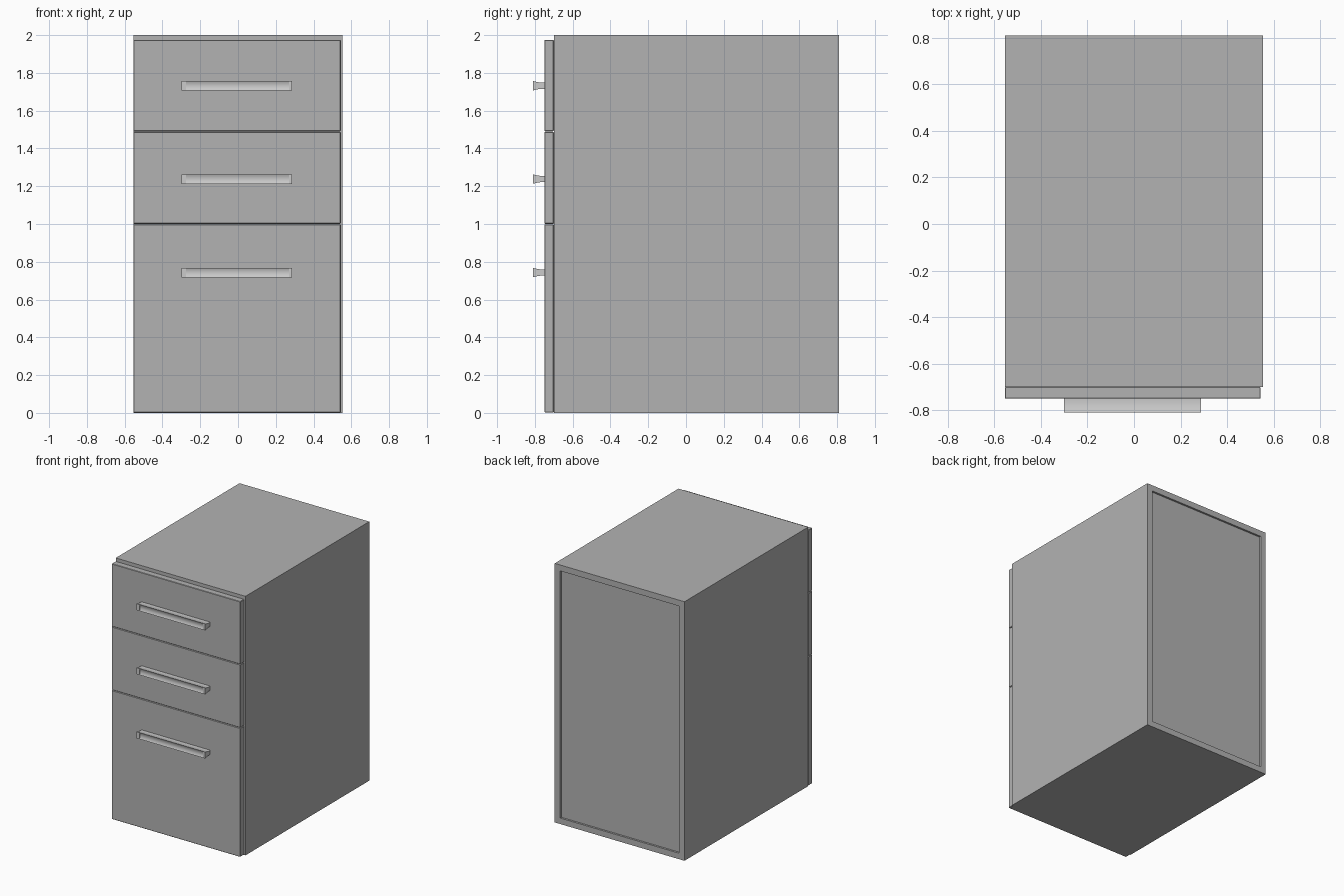
import bpy
import bmesh

if "Cube" in bpy.data.objects:
    bpy.data.objects.remove(bpy.data.objects["Cube"])

dark = bpy.data.materials.new("dark_grey")
dark.diffuse_color = (0.45, 0.45, 0.45, 1)
dark.use_nodes = True
dark.node_tree.nodes["Principled BSDF"].inputs["Base Color"].default_value = dark.diffuse_color


def make_object(name, bm, material=None):
    bmesh.ops.recalc_face_normals(bm, faces=bm.faces)
    mesh = bpy.data.meshes.new(name)
    bm.to_mesh(mesh)
    bm.free()
    obj = bpy.data.objects.new(name, mesh)
    bpy.context.collection.objects.link(obj)
    if material:
        mesh.materials.append(material)
    return obj


def box_bmesh(lo, hi):
    bm = bmesh.new()
    bmesh.ops.create_cube(bm, size=1)
    for v in bm.verts:
        v.co = [(a + b) / 2 + c * (b - a) for a, b, c in zip(lo, hi, v.co)]
    return bm


def extrude_along_x(name, profile, x0, x1):
    bm = bmesh.new()
    face = bm.faces.new([bm.verts.new((x0, y, z)) for y, z in profile])
    geom = bmesh.ops.extrude_face_region(bm, geom=[face], use_keep_orig=True)["geom"]
    verts = [g for g in geom if isinstance(g, bmesh.types.BMVert)]
    bmesh.ops.translate(bm, verts=verts, vec=(x1 - x0, 0, 0))
    obj = make_object(name, bm)
    bpy.ops.object.select_all(action="DESELECT")
    obj.select_set(True)
    bpy.context.view_layer.objects.active = obj
    bpy.ops.object.shade_smooth_by_angle()
    return obj


# Cabinet body with a recessed back panel
bm = box_bmesh((-0.554, -0.70, 0), (0.554, 0.81, 2))
bm.normal_update()
back = max(bm.faces, key=lambda f: f.calc_center_median().y)
bmesh.ops.inset_region(bm, faces=[back], thickness=0.065)
bm.normal_update()
bmesh.ops.inset_region(bm, faces=[back], thickness=0.0)
bmesh.ops.translate(bm, verts=back.verts, vec=(0, -0.015, 0))
make_object("cabinet_body", bm, dark)

# Drawer fronts: bottom, top and handle height of each
drawers = {
    "bottom": (0.003, 0.998, 0.743),
    "middle": (1.001, 1.488, 1.238),
    "top": (1.491, 1.975, 1.732),
}
# Upper half of the flared handle section: depth, half height
flare = [(-0.748, 0.017), (-0.765, 0.016), (-0.78, 0.018),
         (-0.795, 0.021), (-0.81, 0.025)]
# Shallow finger groove along the front of the bar
groove = [(-0.806, 0.015), (-0.804, 0.005), (-0.804, -0.005), (-0.806, -0.015)]

for name, (z0, z1, zh) in drawers.items():
    front = make_object(name + "_drawer_front",
                        box_bmesh((-0.554, -0.75, z0), (0.544, -0.70, z1)), dark)
    bevel = front.modifiers.new("soft_edges", "BEVEL")
    bevel.width = 0.003
    bevel.segments = 1

    # Handle: grooved bar between two plain end pieces
    upper = [(y, zh + h) for y, h in flare]
    lower = [(y, zh - h) for y, h in reversed(flare)]
    grooved = upper + [(y, zh + h) for y, h in groove] + lower
    extrude_along_x(name + "_handle_left_end", upper + lower, -0.30, -0.274)
    extrude_along_x(name + "_handle_bar", grooved, -0.274, 0.27)
    extrude_along_x(name + "_handle_right_end", upper + lower, 0.27, 0.287)
